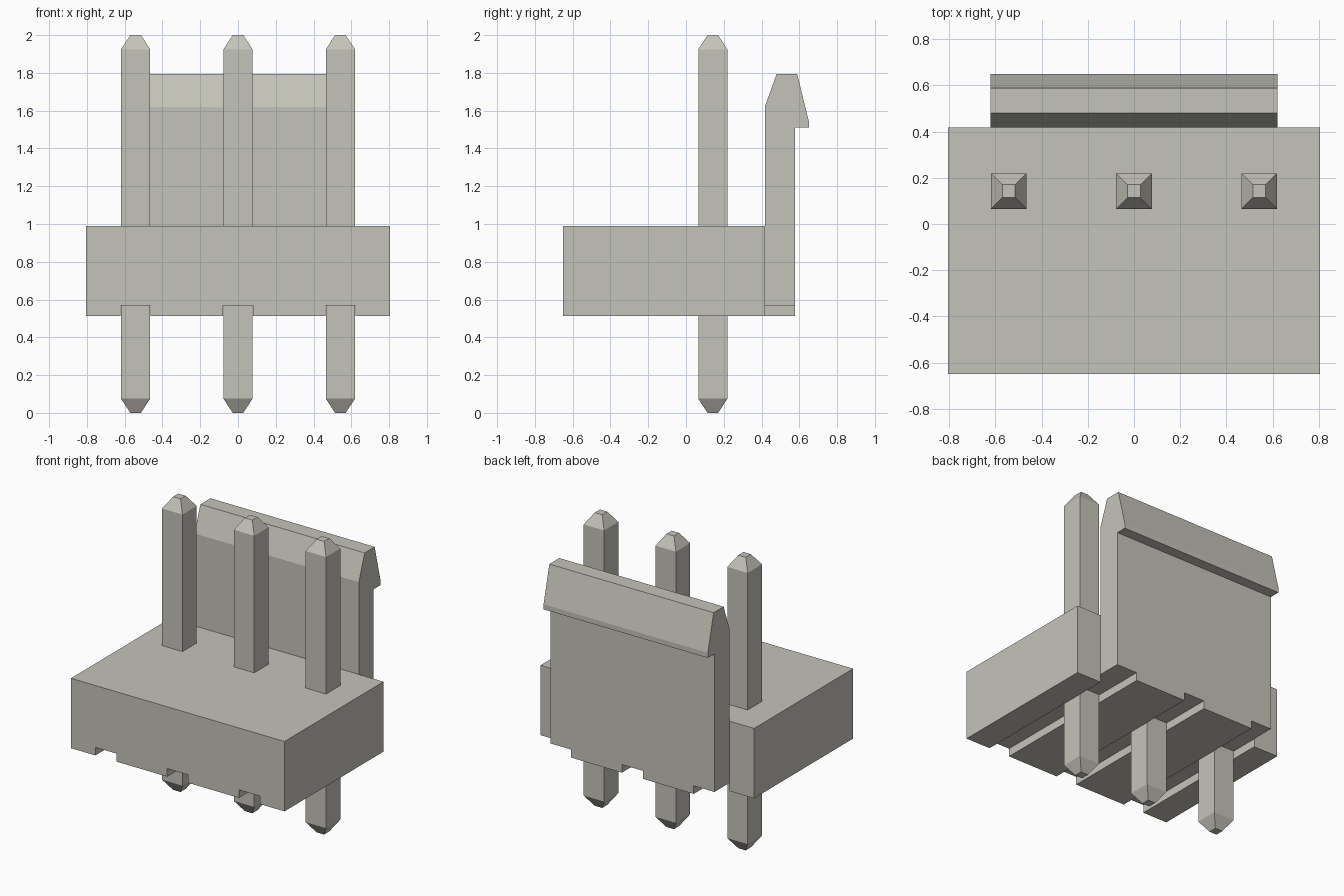
import bpy
import bmesh
from mathutils import Vector

cube = bpy.data.objects.get("Cube")
if cube:
    bpy.data.objects.remove(cube, do_unlink=True)

# Single warm grey material
grey = bpy.data.materials.new("warm grey")
grey.use_nodes = True
colour = (0.56, 0.55, 0.49, 1.0)
grey.diffuse_color = colour
grey.node_tree.nodes["Principled BSDF"].inputs["Base Color"].default_value = colour

PIN_X = (-0.542, 0.0, 0.542)
PIN_Y = 0.142
BASE_Z, GROOVE_Z, TOP_Z = 0.513, 0.568, 0.99
BACK_Y = 0.417
GROOVE_HALF = 0.079


def finish(name, bm):
    bmesh.ops.recalc_face_normals(bm, faces=bm.faces[:])
    mesh = bpy.data.meshes.new(name)
    bm.to_mesh(mesh)
    bm.free()
    mesh.materials.append(grey)
    obj = bpy.data.objects.new(name, mesh)
    bpy.context.collection.objects.link(obj)
    return obj


def extrude_profile(name, points, direction):
    """Fill a closed outline and extrude it along a vector."""
    bm = bmesh.new()
    face = bm.faces.new([bm.verts.new(p) for p in points])
    grown = bmesh.ops.extrude_face_region(bm, geom=[face], use_keep_orig=True)
    verts = [g for g in grown["geom"] if isinstance(g, bmesh.types.BMVert)]
    bmesh.ops.translate(bm, verts=verts, vec=Vector(direction))
    return finish(name, bm)


def stack_squares(name, x, y, levels):
    """Loft square rings given as (height, half width)."""
    bm = bmesh.new()
    rings = [[bm.verts.new((x + sx * h, y + sy * h, z))
              for sx, sy in ((-1, -1), (1, -1), (1, 1), (-1, 1))]
             for z, h in levels]
    for low, high in zip(rings, rings[1:]):
        for i in range(4):
            j = (i + 1) % 4
            bm.faces.new((low[i], low[j], high[j], high[i]))
    bm.faces.new(rings[0][::-1])
    bm.faces.new(rings[-1])
    return finish(name, bm)


# Base block: front outline with a groove under each pin, extruded to the back
outline = [(0.806, TOP_Z), (-0.806, TOP_Z), (-0.806, BASE_Z)]
for x in PIN_X:
    a, b = x - GROOVE_HALF, x + GROOVE_HALF
    outline += [(a, BASE_Z), (a, GROOVE_Z), (b, GROOVE_Z), (b, BASE_Z)]
outline.append((0.806, BASE_Z))
extrude_profile("base_block", [(x, -0.65, z) for x, z in outline],
                (0, BACK_Y + 0.65, 0))

# Latch wall: hooked side outline, extruded across the width
TAB_HALF = 0.62
hook = [(BACK_Y, GROOVE_Z), (0.578, GROOVE_Z), (0.578, 1.51), (0.65, 1.51),
        (0.65, 1.545), (0.588, 1.795), (0.48, 1.795), (BACK_Y, 1.62)]
extrude_profile("latch_wall", [(-TAB_HALF, y, z) for y, z in hook],
                (2 * TAB_HALF, 0, 0))

# Feet of the latch wall, between the grooves
for side, x0, x1 in (("right", PIN_X[0], PIN_X[1]), ("left", PIN_X[1], PIN_X[2])):
    a, b = x0 + GROOVE_HALF, x1 - GROOVE_HALF
    foot = [(a, BASE_Z), (b, BASE_Z), (b, GROOVE_Z), (a, GROOVE_Z)]
    extrude_profile("latch_foot_" + side, [(x, BACK_Y, z) for x, z in foot],
                    (0, 0.578 - BACK_Y, 0))

# Square pins with tapered tips at both ends
levels = [(0, 0.028), (0.075, 0.077), (1.925, 0.077), (2.0, 0.028)]
for label, x in zip(("right", "middle", "left"), PIN_X):
    stack_squares("pin_" + label, x, PIN_Y, levels)
